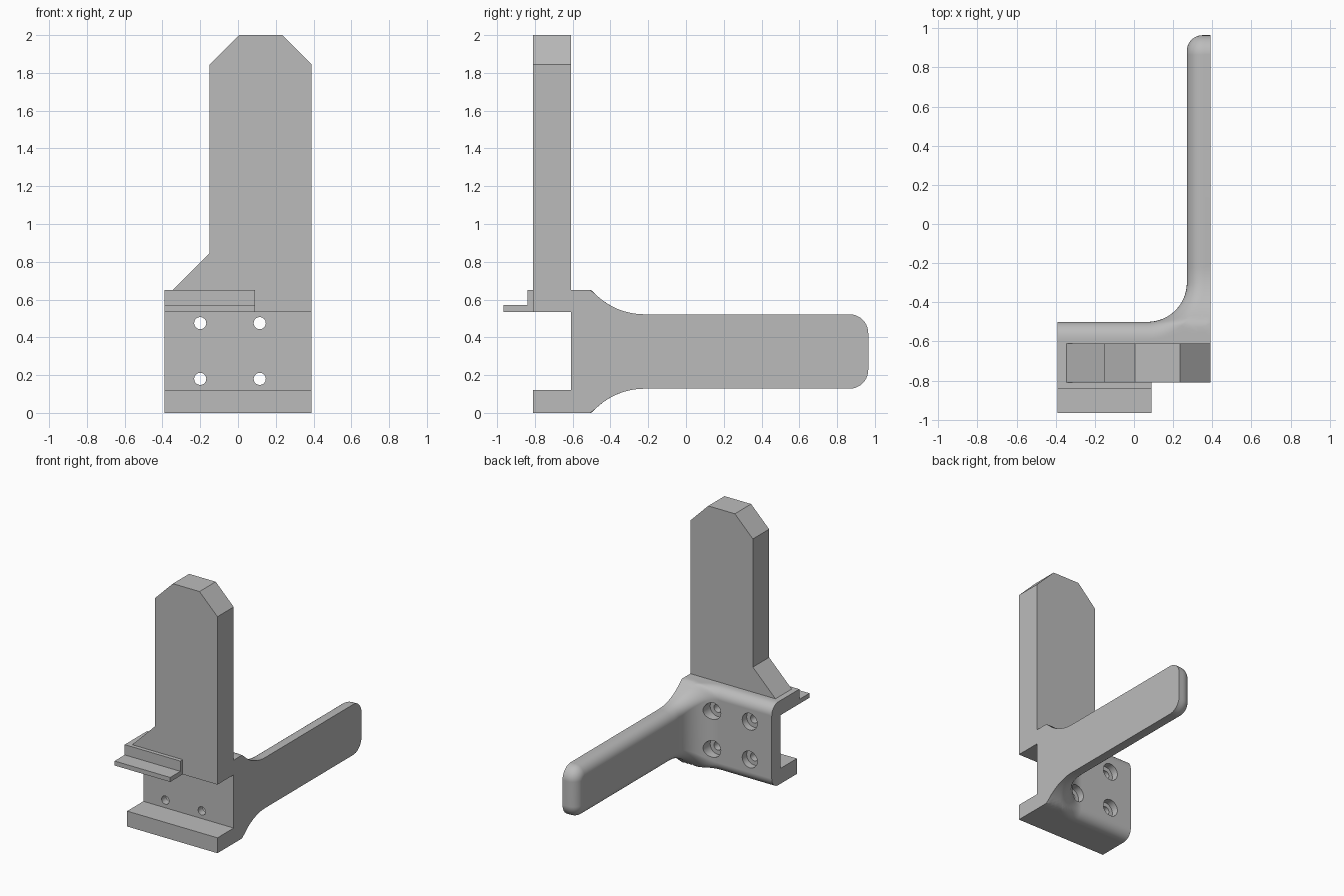
import bpy, bmesh, math
from mathutils import Vector

cube = bpy.data.objects.get("Cube")
if cube:
    bpy.data.objects.remove(cube, do_unlink=True)

grey = bpy.data.materials.new("plain grey")
grey.use_nodes = True
grey.diffuse_color = (0.5, 0.5, 0.5, 1)
grey.node_tree.nodes["Principled BSDF"].inputs["Base Color"].default_value = (0.5, 0.5, 0.5, 1)


def finish(name, bm):
    bmesh.ops.remove_doubles(bm, verts=bm.verts, dist=1e-5)
    bmesh.ops.recalc_face_normals(bm, faces=bm.faces)
    mesh = bpy.data.meshes.new(name)
    bm.to_mesh(mesh)
    bm.free()
    mesh.materials.append(grey)
    obj = bpy.data.objects.new(name, mesh)
    bpy.context.collection.objects.link(obj)
    return obj


def extrude(name, outline, axis, lo, hi):
    """Prism of a 2D outline along axis 0 (outline is y, z) or 1 (outline is x, z)."""
    bm = bmesh.new()
    place = lambda a, b, t: (t, a, b) if axis == 0 else (a, t, b)
    face = bm.faces.new([bm.verts.new(place(a, b, lo)) for a, b in outline])
    moved = bmesh.ops.extrude_face_region(bm, geom=[face])["geom"]
    shift = Vector(place(0, 0, hi - lo))
    bmesh.ops.translate(bm, vec=shift, verts=[v for v in moved if isinstance(v, bmesh.types.BMVert)])
    return finish(name, bm)


W = 0.39                    # half width of the bracket
FRONT, MID, BACK = -0.81, -0.61, -0.50

# Upright blade with clipped top corners and a sloped shoulder
extrude("upright_blade", [(-W, 0.535), (W, 0.535), (W, 1.845), (0.235, 2), (0.005, 2),
                          (-0.15, 1.845), (-0.15, 0.845), (-0.345, 0.65), (-W, 0.65)], 1, FRONT, MID)
# Lower jaw
extrude("lower_jaw", [(FRONT, 0), (MID, 0), (MID, 0.12), (FRONT, 0.12)], 0, -W, W)
# Stepped front ledge
extrude("front_ledge", [(-0.965, 0.535), (FRONT, 0.535), (FRONT, 0.65), (-0.84, 0.65),
                        (-0.84, 0.57), (-0.965, 0.57)], 0, -W, 0.09)

# Back plate flowing into the handle: one swept, edge-rounded shape
ROUND, TIP, END = 0.08, 0.10, 0.965
CZ, HALF_PLATE, HALF_GRIP = 0.325, 0.325, 0.197
FLARE_END = -0.22
run, rise = FLARE_END - BACK, HALF_PLATE - HALF_GRIP
FLARE_R = (run * run + rise * rise) / (2 * rise)


def half_height(y):
    if y <= BACK:
        return HALF_PLATE
    t = max(FLARE_END - y, 0)
    return HALF_GRIP + FLARE_R - math.sqrt(FLARE_R ** 2 - t * t)


# Stations: inner point, outer point, tip angle (None before the tip)
cx, cy, rad = 0.07, -0.30, 0.20
stations = [((-W, BACK), (-W, MID), None)]
N = 24
for i in range(N + 1):
    a = i / N * math.pi / 2
    s, c = math.sin(a), math.cos(a)
    m = max(s, c)
    stations.append(((cx + rad * s, cy - rad * c),
                     (cx + (W - cx) * s / m, cy + (MID - cy) * c / m), None))
inner_x = cx + rad
for y in (-0.28, -0.26, -0.24, FLARE_END):
    stations.append(((inner_x, y), (W, y), None))
for i in range(11):
    y = END - TIP
    stations.append(((inner_x, y), (W, y), i / 10 * math.pi / 2))

STEPS, FLAT = 8, 4
bm = bmesh.new()
rings = []
for p, q, tip in stations:
    p, q = Vector(p), Vector(q)
    length = (q - p).length
    along = (q - p) / length
    columns = []
    for k in range(STEPS + FLAT + 1):
        if k <= STEPS:
            a = k / STEPS * math.pi / 2
            d, drop = ROUND * (1 - math.cos(a)), ROUND * (1 - math.sin(a))
        else:
            d, drop = ROUND + (length - ROUND) * (k - STEPS) / FLAT, 0
        x, y = p + along * d
        if tip is None:
            h = half_height(y) - drop
        else:
            y += (TIP - drop) * math.sin(tip)
            h = HALF_GRIP - TIP + (TIP - drop) * math.cos(tip)
        columns.append((x, y, h))
    ring = [bm.verts.new((x, y, CZ + h)) for x, y, h in columns]
    ring += [bm.verts.new((x, y, CZ - h)) for x, y, h in reversed(columns)]
    rings.append(ring)
for a, b in zip(rings, rings[1:]):
    for i in range(len(a)):
        j = (i + 1) % len(a)
        bm.faces.new((a[i], a[j], b[j], b[i]))
bm.faces.new(rings[0])
last = rings[-1]
for i in range(STEPS + FLAT):
    bm.faces.new((last[i], last[i + 1], last[-2 - i], last[-1 - i]))
plate = finish("back_plate_and_handle", bm)

# Four screw holes, counterbored from the back
SEG = 32
for x in (-0.2, 0.115):
    for z in (0.18, 0.475):
        bm = bmesh.new()
        loops = []
        for r, y in ((0.032, -0.7), (0.032, -0.555), (0.065, -0.555), (0.065, -0.3)):
            loops.append([bm.verts.new((x + r * math.cos(2 * math.pi * i / SEG), y,
                                        z + r * math.sin(2 * math.pi * i / SEG))) for i in range(SEG)])
        for a, b in zip(loops, loops[1:]):
            for i in range(SEG):
                j = (i + 1) % SEG
                bm.faces.new((a[i], a[j], b[j], b[i]))
        bm.faces.new(loops[0])
        bm.faces.new(loops[-1])
        cutter = finish("hole_cutter", bm)
        cutter.hide_render = True
        mod = plate.modifiers.new("screw_hole", 'BOOLEAN')
        mod.operation, mod.solver, mod.object = 'DIFFERENCE', 'EXACT', cutter
        bpy.context.view_layer.objects.active = plate
        bpy.ops.object.modifier_apply(modifier=mod.name)
        bpy.data.objects.remove(cutter, do_unlink=True)

# Smooth rounded surfaces, crisp edges
bpy.ops.object.select_all(action='DESELECT')
plate.select_set(True)
bpy.context.view_layer.objects.active = plate
bpy.ops.object.shade_smooth_by_angle(angle=math.radians(30))
weighted = plate.modifiers.new("even_shading", 'WEIGHTED_NORMAL')
weighted.keep_sharp = True
